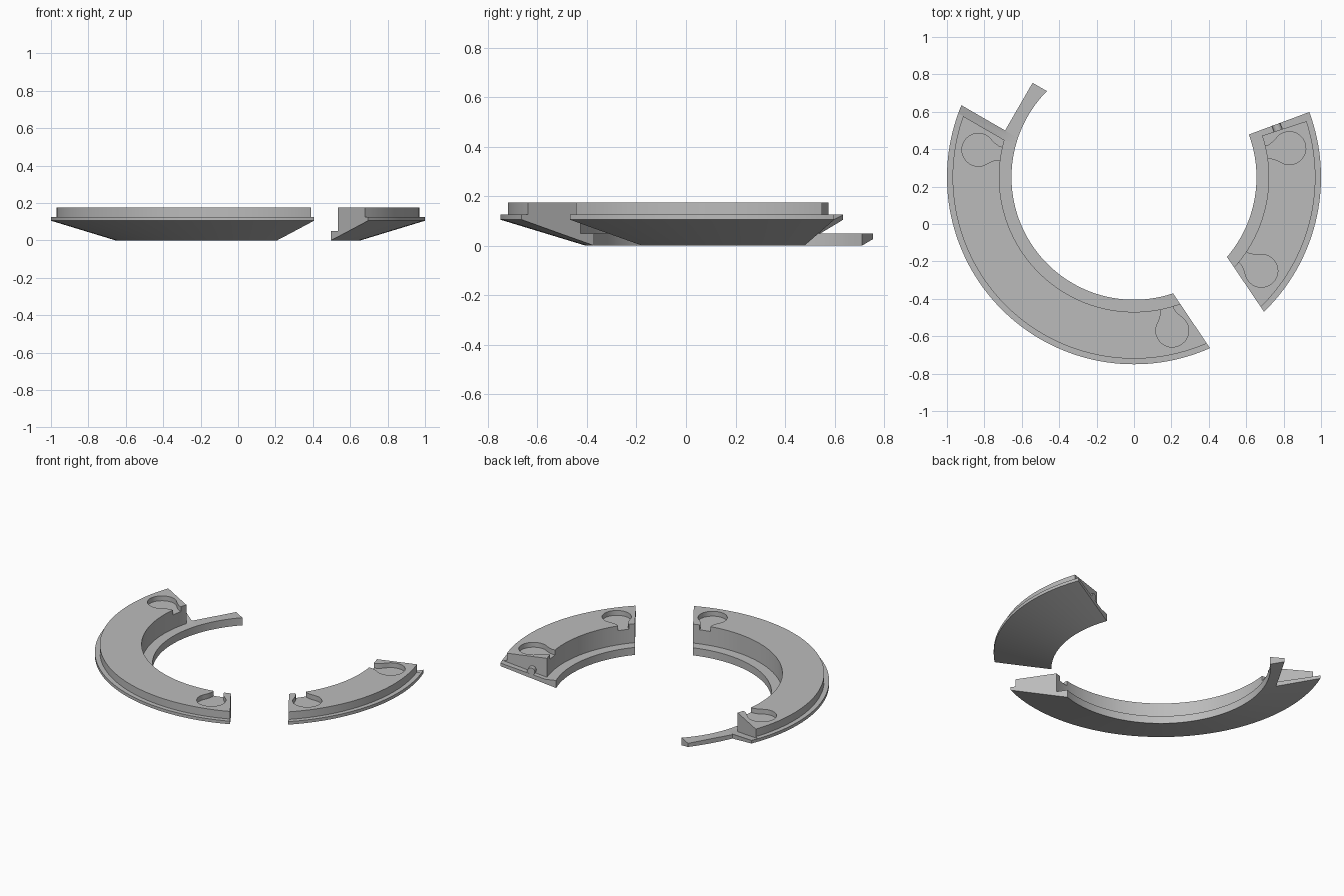
import bpy, bmesh
from math import cos, sin, radians
from mathutils import Vector, Matrix

cube = bpy.data.objects.get("Cube")
if cube:
    bpy.data.objects.remove(cube, do_unlink=True)

CENTRE = Vector((0, 0.25, 0))

# Single grey material
grey = bpy.data.materials.new("light_grey")
grey.use_nodes = True
grey.diffuse_color = (0.5, 0.5, 0.5, 1)
grey.node_tree.nodes["Principled BSDF"].inputs["Base Color"].default_value = (0.5, 0.5, 0.5, 1)


def polar(r, deg, z=0):
    return CENTRE + Vector((r * cos(radians(deg)), r * sin(radians(deg)), z))


def finish(name, bm):
    bmesh.ops.recalc_face_normals(bm, faces=bm.faces[:])
    mesh = bpy.data.meshes.new(name)
    bm.to_mesh(mesh)
    bm.free()
    mesh.materials.append(grey)
    ob = bpy.data.objects.new(name, mesh)
    bpy.context.collection.objects.link(ob)
    return ob


def activate(ob):
    bpy.ops.object.select_all(action='DESELECT')
    ob.select_set(True)
    bpy.context.view_layer.objects.active = ob


def smooth(ob):
    activate(ob)
    bpy.ops.object.shade_smooth_by_angle(angle=radians(25))


def arc_part(name, profile, start, end, cuts):
    """Sweep a closed (r, z) profile round the centre, then trim it.
    Each cut (direction, distance) keeps what lies beyond that distance."""
    bm = bmesh.new()
    steps = max(4, round((end - start) / 2))
    rings = []
    for i in range(steps + 1):
        a = start + (end - start) * i / steps
        rings.append([bm.verts.new(polar(r, a, z)) for r, z in profile])
    n = len(profile)
    for one, two in zip(rings, rings[1:]):
        for j in range(n):
            k = (j + 1) % n
            bm.faces.new((one[j], one[k], two[k], two[j]))
    for direction, distance in cuts:
        geom = bm.verts[:] + bm.edges[:] + bm.faces[:]
        res = bmesh.ops.bisect_plane(
            bm, geom=geom, dist=1e-6, plane_co=polar(distance, direction),
            plane_no=polar(1, direction) - CENTRE, clear_inner=True)
        edges = [e for e in res["geom_cut"] if isinstance(e, bmesh.types.BMEdge)]
        bmesh.ops.edgeloop_fill(bm, edges=edges)
    return finish(name, bm)


def cut_pocket(body, deg):
    """Round finger pocket with a narrow neck opening at the inner wall."""
    outline = [(0.088 * cos(radians(a)), 0.088 * sin(radians(a))) for a in range(45, 316, 10)]
    neck = [(0.085, 0.046), (0.11, 0.035), (0.17, 0.034)]
    outline += [(u, -v) for u, v in neck] + neck[::-1]
    bm = bmesh.new()
    face = bm.faces.new([bm.verts.new((u, v, 0.143)) for u, v in outline])
    res = bmesh.ops.extrude_face_region(bm, geom=[face])
    top = [v for v in res["geom"] if isinstance(v, bmesh.types.BMVert)]
    bmesh.ops.translate(bm, verts=top, vec=(0, 0, 0.1))
    place = Matrix.Translation(polar(0.845, deg)) @ Matrix.Rotation(radians(deg + 180), 4, 'Z')
    bmesh.ops.transform(bm, matrix=place, verts=bm.verts[:])
    cutter = finish("pocket_cutter", bm)
    cutter.hide_render = True
    mod = body.modifiers.new("pocket", 'BOOLEAN')
    mod.operation = 'DIFFERENCE'
    mod.solver = 'EXACT'
    mod.object = cutter
    activate(body)
    bpy.ops.object.modifier_apply(modifier=mod.name)
    bpy.data.objects.remove(cutter, do_unlink=True)


# Cross-sections as (radius, height)
RING = [(0.655, 0), (1, 0.105), (1, 0.125), (0.97, 0.125),
        (0.97, 0.175), (0.72, 0.175), (0.72, 0.05), (0.655, 0.05)]
LEDGE = [(0.655, 0), (1, 0.105), (1, 0.125), (0.72, 0.05), (0.655, 0.05)]
TAIL = [(0.655, 0), (0.78, 0.038), (0.78, 0.05), (0.655, 0.05)]
GAP = 0.174   # half width of the channel between the two arcs

# Long arc with its ledge and tail
long_arc = arc_part("long_arc", RING, 150, 300, [(240, GAP), (214, GAP)])
for angle in (170, -76):
    cut_pocket(long_arc, angle)
long_ledge = arc_part("long_arc_ledge", LEDGE, 150, 180, [(240, 0.128), (60, -GAP)])
tail = arc_part("locating_tail", TAIL, 120, 175, [(330, -0.722), (240, -0.166), (60, -0.128)])

# Short arc with its ledge
short_arc = arc_part("short_arc", RING, -60, 30, [(34, GAP), (-72, 0)])
for angle in (10.6, -36.3):
    cut_pocket(short_arc, angle)
short_ledge = arc_part("short_arc_ledge", LEDGE, 10, 30, [(108, 0), (-69.6, 0)])

# Small round peg on the short arc's end wall
bm = bmesh.new()
bmesh.ops.create_cone(bm, cap_ends=True, segments=24, radius1=0.024, radius2=0.024, depth=0.04)
place = (Matrix.Translation(polar(0.81, 19, 0.09)) @ Matrix.Rotation(radians(19), 4, 'Z')
         @ Matrix.Rotation(radians(90), 4, 'X'))
bmesh.ops.transform(bm, matrix=place, verts=bm.verts[:])
peg = finish("end_peg", bm)

for part in (long_arc, long_ledge, tail, short_arc, short_ledge, peg):
    smooth(part)
